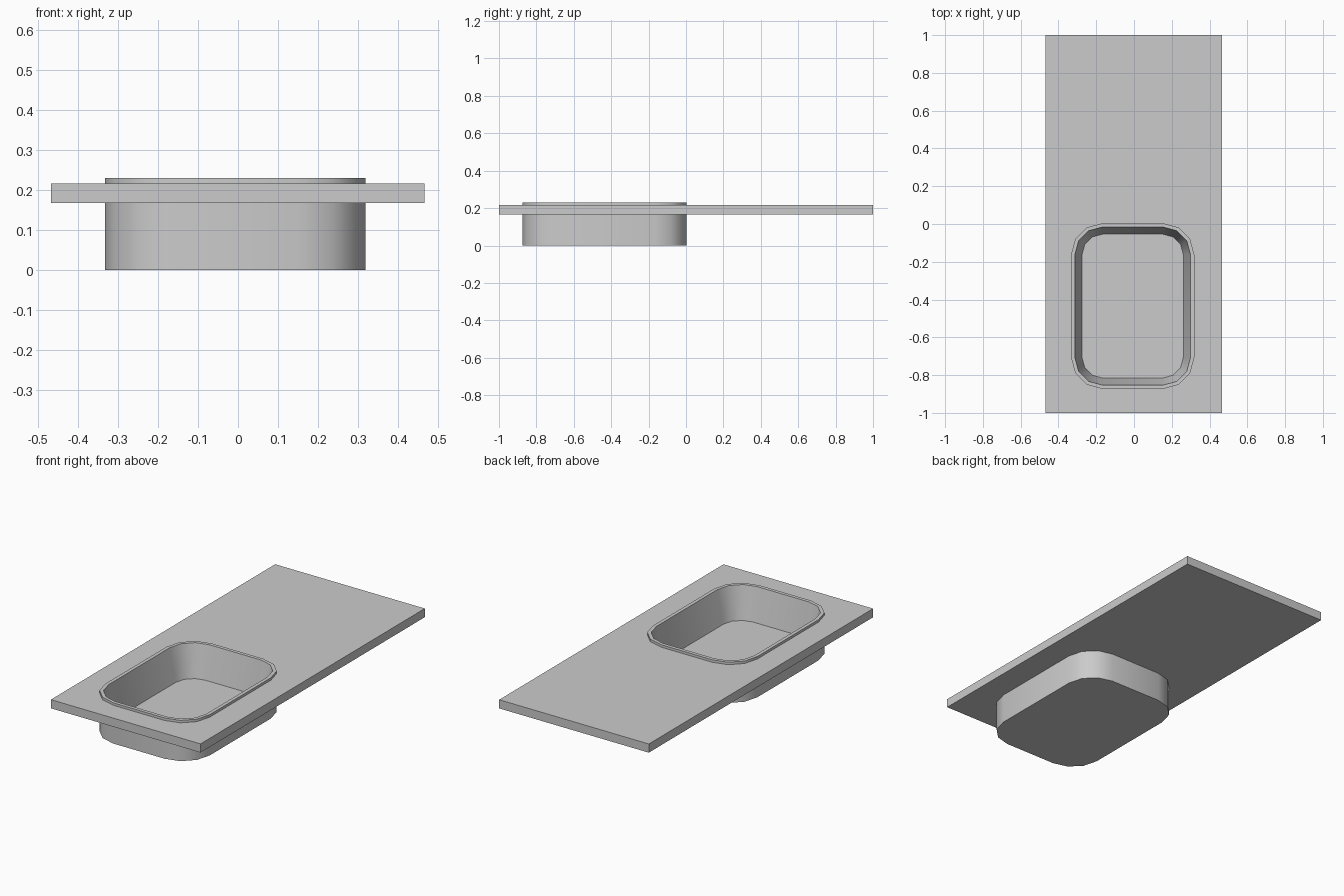
import bpy, bmesh, math

if "Cube" in bpy.data.objects:
    bpy.data.objects.remove(bpy.data.objects["Cube"])

# Straight-side extents shared by every basin outline (corner-arc centres)
X0, X1, Y0, Y1 = -0.167, 0.153, -0.707, -0.162
STEPS = 3  # segments per rounded corner


def ring(bm, r, z):
    """Rounded rectangle: arcs of radius r about the four shared centres."""
    verts = []
    for i, (cx, cy) in enumerate([(X1, Y1), (X0, Y1), (X0, Y0), (X1, Y0)]):
        for k in range(STEPS + 1):
            a = math.pi / 2 * (i + k / STEPS)
            verts.append(bm.verts.new((cx + r * math.cos(a), cy + r * math.sin(a), z)))
    return verts


def loft(name, sections):
    """Skin a list of (radius, z) outlines and cap both ends."""
    bm = bmesh.new()
    rings = [ring(bm, r, z) for r, z in sections]
    for a, b in zip(rings, rings[1:]):
        for i in range(len(a)):
            j = (i + 1) % len(a)
            bm.faces.new((a[i], a[j], b[j], b[i]))
    bm.faces.new(rings[0][::-1])
    bm.faces.new(rings[-1])
    bmesh.ops.recalc_face_normals(bm, faces=bm.faces)
    mesh = bpy.data.meshes.new(name)
    bm.to_mesh(mesh)
    bm.free()
    obj = bpy.data.objects.new(name, mesh)
    bpy.context.collection.objects.link(obj)
    return obj


# Basin: outer wall, flat rim, tapered inner wall, floor
basin = loft("sink_basin", [(0.166, 0), (0.166, 0.23), (0.146, 0.23), (0.108, 0.045)])
bpy.ops.object.select_all(action='DESELECT')
basin.select_set(True)
bpy.context.view_layer.objects.active = basin
bpy.ops.object.shade_smooth_by_angle(angle=math.radians(40))

# Countertop slab
bpy.ops.mesh.primitive_cube_add(size=1, location=(-0.001, 0, 0.1915))
top = bpy.context.object
top.name = "countertop"
top.scale = (0.934, 2, 0.049)
bpy.ops.object.transform_apply(location=True, rotation=False, scale=True)

# Opening in the slab for the basin
cutter = loft("opening_cutter", [(0.164, 0.1), (0.164, 0.3)])
cutter.hide_render = True
cutter.hide_viewport = True
cut = top.modifiers.new("opening", 'BOOLEAN')
cut.operation = 'DIFFERENCE'
cut.solver = 'EXACT'
cut.object = cutter
